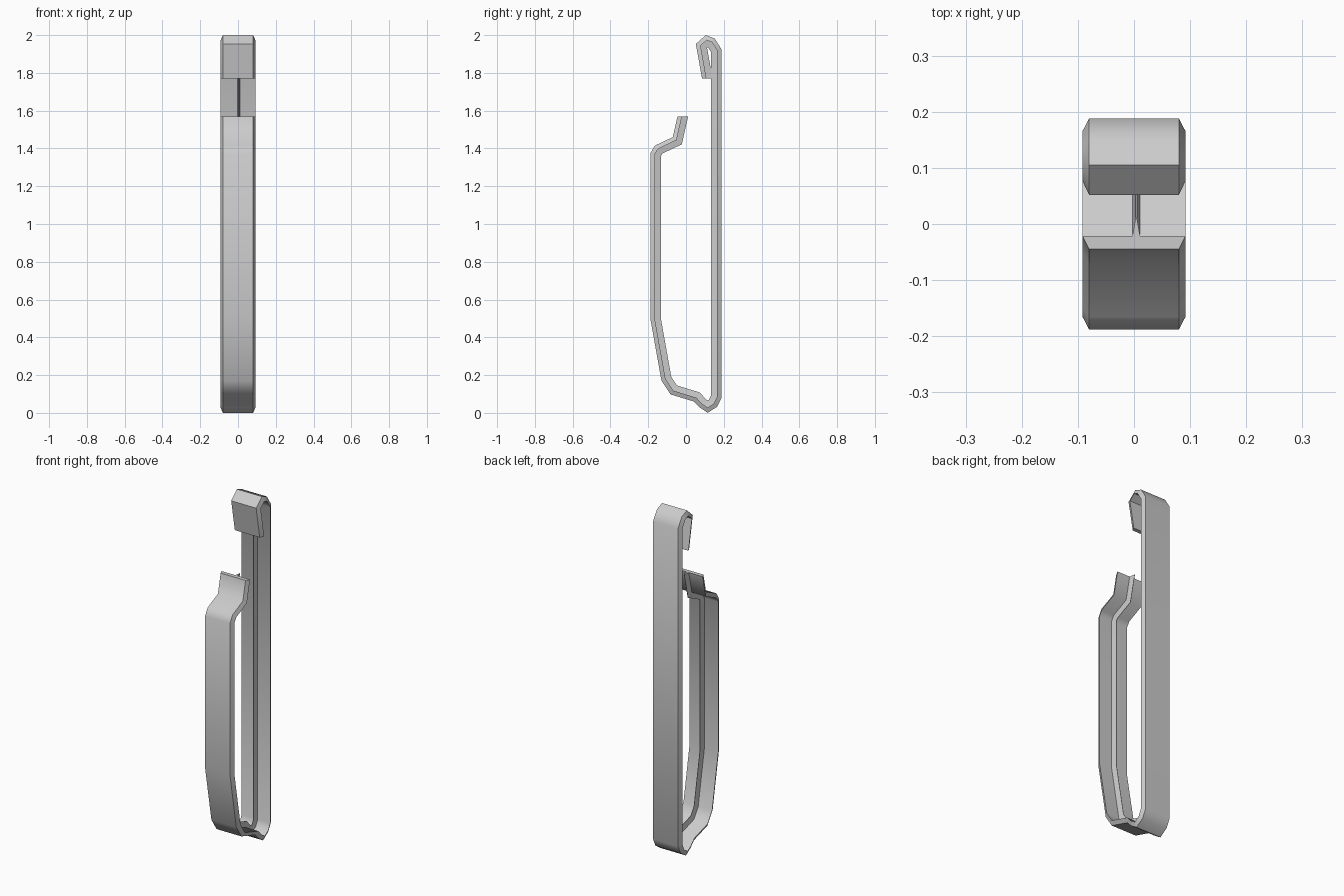
import bpy, bmesh, math
from mathutils import Vector

if "Cube" in bpy.data.objects:
    bpy.data.objects.remove(bpy.data.objects["Cube"])

# Outer side profile (y, z): front tip, down, around the bottom, up the back, hook
PATH = [(-0.045, 1.57), (-0.07, 1.46), (-0.165, 1.415), (-0.188, 1.375),
        (-0.188, 0.495), (-0.13, 0.17), (-0.082, 0.098), (0.042, 0.06),
        (0.07, 0.03), (0.115, 0.0), (0.165, 0.033), (0.188, 0.08),
        (0.188, 1.925), (0.152, 1.982), (0.105, 2.0), (0.052, 1.953), (0.085, 1.77)]


def offset_dirs(path):
    """Mitred inward direction at each point; the two ends are cut level."""
    pts = [Vector(p) for p in path]
    normals = []
    for a, b in zip(pts, pts[1:]):
        d = (b - a).normalized()
        normals.append(Vector((-d.y, d.x)))
    dirs = [Vector((1 / normals[0].x, 0))]
    for m, n in zip(normals, normals[1:]):
        dirs.append((m + n) / (1 + m.dot(n)))
    dirs.append(Vector((1 / normals[-1].x, 0)))
    return pts, dirs


def sweep(name, section):
    """Sweep a section of (x, inward depth) points along the profile."""
    bm = bmesh.new()
    rings = []
    for p, d in zip(*offset_dirs(PATH)):
        ring = []
        for x, depth in section:
            q = p + d * depth
            ring.append(bm.verts.new((x, q.x, q.y)))
        rings.append(ring)
    n = len(section)
    for a, b in zip(rings, rings[1:]):
        for i in range(n):
            j = (i + 1) % n
            bm.faces.new((a[i], a[j], b[j], b[i]))
    bm.faces.new(rings[0])
    bm.faces.new(rings[-1])
    bmesh.ops.recalc_face_normals(bm, faces=bm.faces)
    mesh = bpy.data.meshes.new(name)
    bm.to_mesh(mesh)
    bm.free()
    obj = bpy.data.objects.new(name, mesh)
    bpy.context.collection.objects.link(obj)
    bpy.ops.object.select_all(action='DESELECT')
    obj.select_set(True)
    bpy.context.view_layer.objects.active = obj
    bpy.ops.object.shade_smooth_by_angle(angle=math.radians(56))
    return obj


# Flat strip with bevelled outer edges
sweep("clip_strip", [(-0.08, 0), (0.08, 0), (0.092, 0.023), (-0.092, 0.023)])
# Thin stiffening ridge along the inside
sweep("inner_ridge", [(-0.003, 0.022), (0.011, 0.022), (0.005, 0.055), (0.003, 0.055)])
